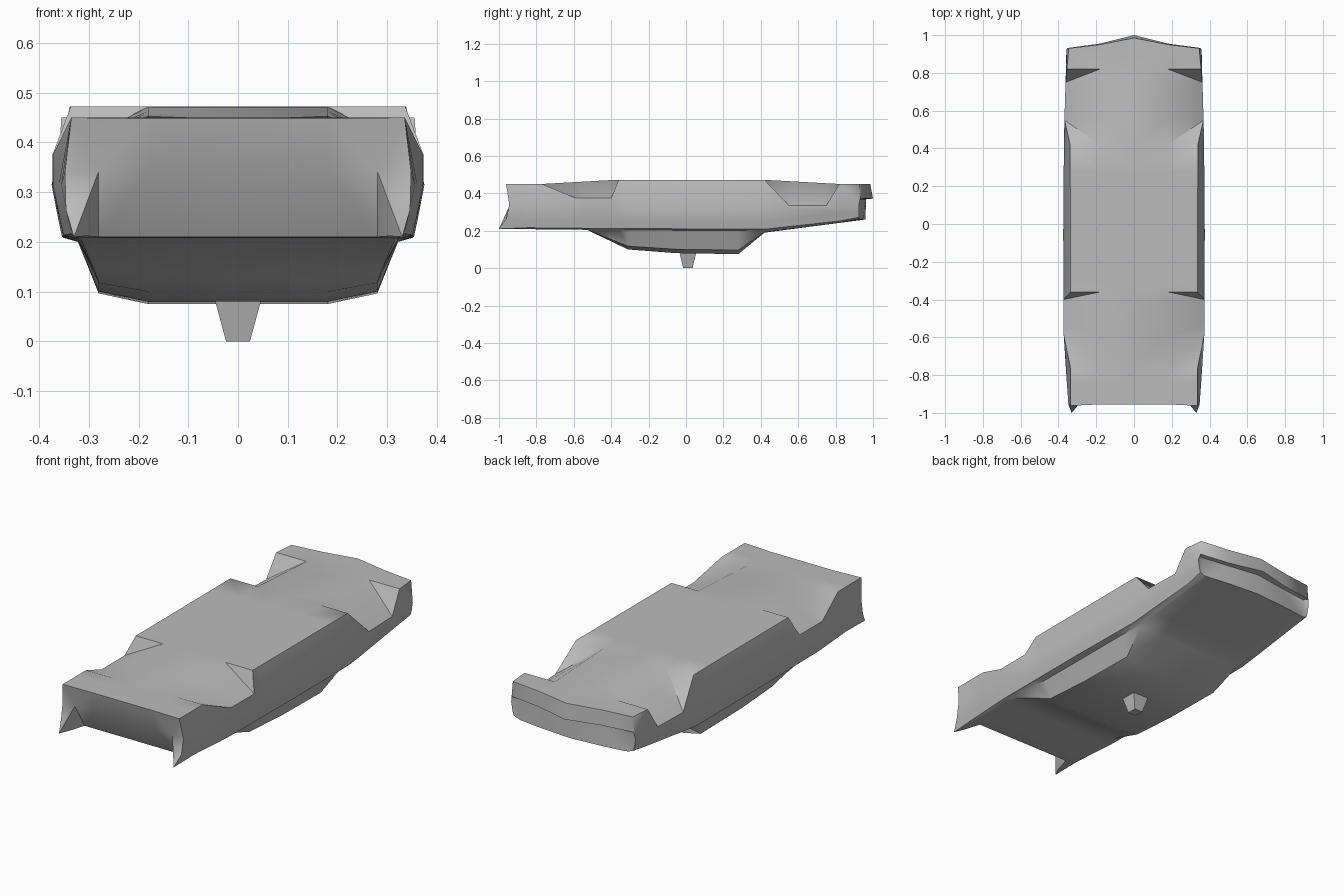
import bpy, bmesh, math

if "Cube" in bpy.data.objects:
    bpy.data.objects.remove(bpy.data.objects["Cube"])

# single grey paint
grey = bpy.data.materials.new("grey_paint")
grey.diffuse_color = (0.5, 0.5, 0.5, 1)
grey.use_nodes = True
grey.node_tree.nodes["Principled BSDF"].inputs["Base Color"].default_value = grey.diffuse_color


def interp(pts, y):
    """Piecewise linear profile lookup."""
    if y <= pts[0][0]:
        return pts[0][1]
    for (a, u), (b, v) in zip(pts, pts[1:]):
        if y <= b:
            return u + (v - u) * (y - a) / (b - a)
    return pts[-1][1]


# side-view and plan profiles of the overturned body
FLOOR = [(-.96, .45), (-.77, .45), (-.38, .472), (.42, .472), (.82, .45), (1, .45)]
SILL = [(-1, .21), (-.53, .205), (.42, .2), (.96, .26)]
ROOF = [(-1, .21), (-.53, .205), (-.31, .1), (-.05, .08), (.28, .075), (.42, .19), (.96, .26)]
TOP_X = [(-.96, .335), (.42, .338), (.82, .355), (.93, .345)]
SIDE_X = [(-.95, .348), (-.6, .372), (0, .375), (.5, .37), (.93, .357)]
ARCH = {-.59: .375, -.53: .375, -.40: .375, .55: .335, .75: .335}
STATIONS = [-.86, -.77, -.59, -.53, -.40, -.36, -.31, -.05, .28, .42, .55, .75, .82]


def section(y):
    """Half cross-section from floor centre round to roof centre."""
    zt, zb = interp(FLOOR, y), interp(SILL, y)
    zr = min(zb, interp(ROOF, y))
    t = zb - zr
    sx = interp(SIDE_X, y)
    edge = (sx, y, ARCH[y]) if y in ARCH else (interp(TOP_X, y), y, zt)
    return [(0, y, zt), (.18, y, zt), edge, (sx, y, .315),
            (sx - .013, y, zb + .045), (sx - .021, y, zb + .008), (.322, y, zb),
            (.315 - .035 * min(1, t / .1), y, zr + .17 * t), (.18, y, zr), (0, y, zr)]


front = [(0, -.955, .448), (.18, -.955, .448), (.335, -.962, .45), (.348, -.945, .34),
         (.346, -.96, .265), (.33, -1, .21), (.305, -.95, .212),
         (.28, -.86, .21), (.18, -.86, .21), (0, -.86, .21)]
rear = [(0, .985, .45), (.18, .95, .45), (.345, .93, .45), (.358, .925, .34),
        (.352, .925, .30), (.345, .925, .272), (.32, .925, .262),
        (.30, .93, .26), (.18, .945, .26), (0, .96, .26)]
# first full section sits just behind the grille opening
STATIONS[0] = -.84
rings = [front] + [section(y) for y in STATIONS] + [rear]
ring_y = [-.95] + STATIONS + [.95]

# body shell: lofted half, closed at both ends, then mirrored
bm = bmesh.new()
R = [[bm.verts.new(p) for p in ring] for ring in rings]
for i in range(len(R) - 1):
    a, b = R[i], R[i + 1]
    for j in range(9):
        if j == 1 and ring_y[i + 1] in ARCH and ring_y[i] not in ARCH:
            bm.faces.new((a[1], a[2], b[2]))      # wheel well wall
            bm.faces.new((a[1], b[2], b[1]))
        elif j == 1 and ring_y[i] in ARCH and ring_y[i + 1] not in ARCH:
            bm.faces.new((a[1], a[2], b[1]))
            bm.faces.new((b[1], a[2], b[2]))
        else:
            bm.faces.new((a[j], a[j + 1], b[j + 1], b[j]))


def close_end(ring, rows):
    """Fill an end with horizontal rows, fanned into the side of the ring."""
    rows = [ring[:3]] + [[bm.verts.new(p) for p in r] for r in rows] + [[ring[9], ring[8], ring[7]]]
    for p, q in zip(rows, rows[1:]):
        for k in range(2):
            bm.faces.new((p[k], p[k + 1], q[k + 1], q[k]))
    for p, q in zip(rows[:-2], rows[1:-1]):
        bm.faces.new((p[2], ring[3], q[2]))
    for k in range(3, 7):
        bm.faces.new((rows[-2][2], ring[k], ring[k + 1]))


# front bumper over a recessed grille
close_end(R[0], [[(0, -.93, .342), (.18, -.93, .342), (.28, -.94, .342)]])
# rear bumper lip over a set-back tail panel
close_end(R[-1], [[(0, 1, .372), (.18, .955, .372), (.35, .932, .372)],
                  [(0, .962, .368), (.18, .935, .368), (.33, .915, .368)]])

bmesh.ops.mirror(bm, geom=bm.verts[:] + bm.edges[:] + bm.faces[:], axis='X', merge_dist=.001)
bmesh.ops.remove_doubles(bm, verts=bm.verts, dist=.0005)
bmesh.ops.recalc_face_normals(bm, faces=bm.faces)


def finish(bm, name, angle):
    me = bpy.data.meshes.new(name)
    bm.to_mesh(me)
    bm.free()
    me.materials.append(grey)
    ob = bpy.data.objects.new(name, me)
    bpy.context.collection.objects.link(ob)
    bpy.ops.object.select_all(action='DESELECT')
    ob.select_set(True)
    bpy.context.view_layer.objects.active = ob
    bpy.ops.object.shade_smooth_by_angle(angle=math.radians(angle))


finish(bm, "car_body", 48)

# small tapered beacon on the roof, pointing down
bm = bmesh.new()
bmesh.ops.create_cube(bm, size=1)
for v in bm.verts:
    up = v.co.z > 0
    v.co = (v.co.x * (.094 if up else .048),
            v.co.y * (.09 if up else .05) + .01,
            .085 if up else 0)
finish(bm, "roof_beacon", 30)
